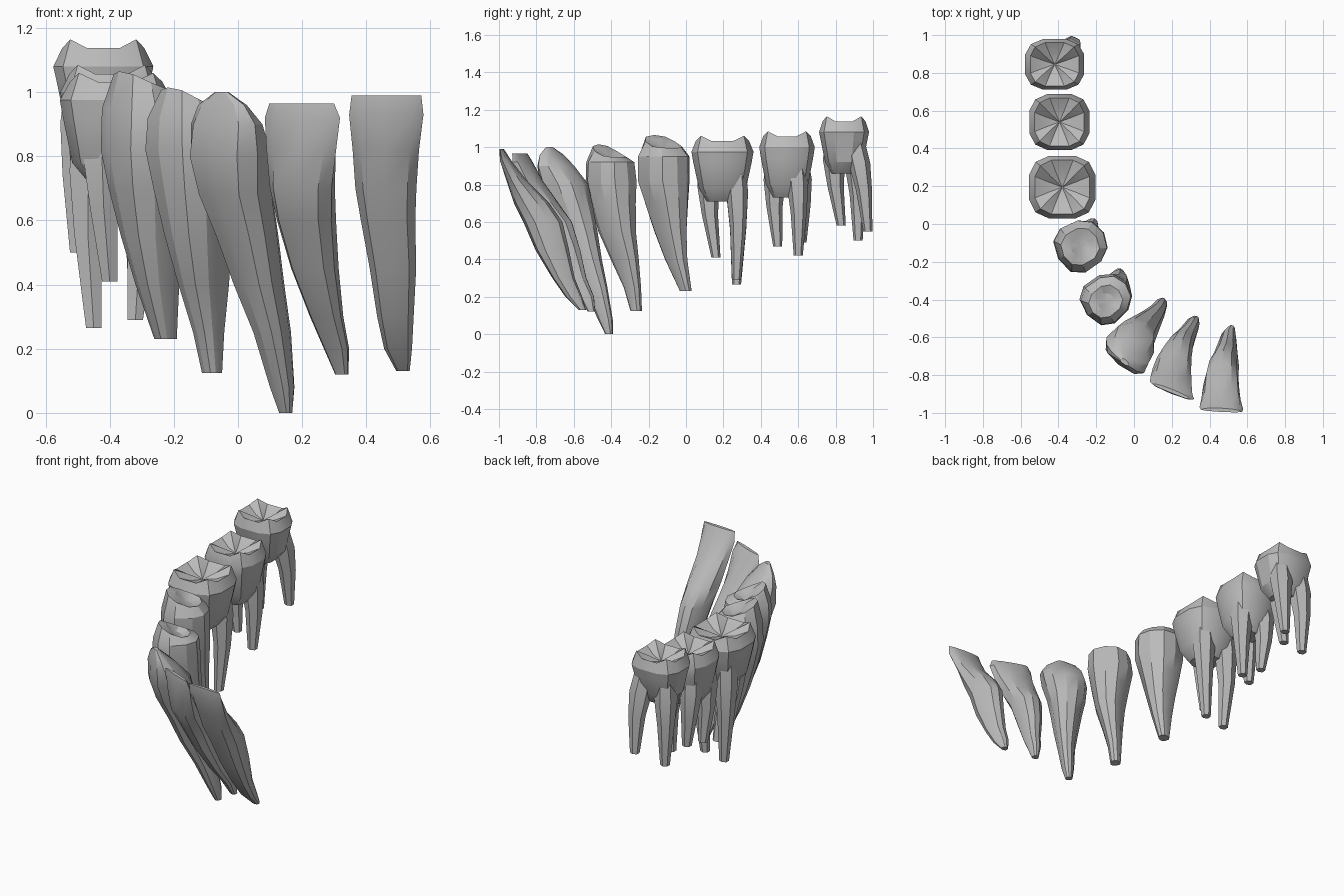
import bpy, bmesh, math
from mathutils import Vector

if "Cube" in bpy.data.objects:
    bpy.data.objects.remove(bpy.data.objects["Cube"])

enamel = bpy.data.materials.new("plain_grey")
enamel.use_nodes = True
GREY = (0.5, 0.5, 0.5, 1)
enamel.diffuse_color = GREY
enamel.node_tree.nodes["Principled BSDF"].inputs["Base Color"].default_value = GREY


def ring(bm, z, cx, cy, a, b, rot=0, sides=10, taper=0, power=0.85, lift=None):
    """One rounded cross-section; local v points to the tongue side."""
    verts = []
    ca, sa = math.cos(math.radians(rot)), math.sin(math.radians(rot))
    for i in range(sides):
        t = 2 * math.pi * (i + 0.5) / sides
        c, s = math.cos(t), math.sin(t)
        v = math.copysign(abs(s) ** power, s)
        u = math.copysign(abs(c) ** power, c) * (1 - taper * v)
        dz = lift(t, u, v) if lift else 0
        verts.append(bm.verts.new((cx + a * u * ca - b * v * sa,
                                   cy + a * u * sa + b * v * ca, z + dz)))
    return verts


def skin(bm, rings, dip=None):
    """Bridge rings bottom to top, closing the top flat or into a pit."""
    for low, high in zip(rings, rings[1:]):
        n = len(low)
        for i in range(n):
            j = (i + 1) % n
            bm.faces.new((low[i], low[j], high[j], high[i]))
    bm.faces.new(rings[0][::-1])
    if dip is None:
        bm.faces.new(rings[-1])
    else:
        top = rings[-1]
        mid = sum((v.co for v in top), Vector()) / len(top)
        pit = bm.verts.new(mid - Vector((0, 0, dip)))
        for i, v in enumerate(top):
            bm.faces.new((v, top[(i + 1) % len(top)], pit))


def finish(bm, name, angle=28):
    bmesh.ops.recalc_face_normals(bm, faces=bm.faces)
    mesh = bpy.data.meshes.new(name)
    bm.to_mesh(mesh)
    bm.free()
    mesh.materials.append(enamel)
    obj = bpy.data.objects.new(name, mesh)
    bpy.context.collection.objects.link(obj)
    bpy.ops.object.select_all(action="DESELECT")
    obj.select_set(True)
    bpy.context.view_layer.objects.active = obj
    bpy.ops.object.shade_smooth_by_angle(angle=math.radians(angle))


def front_tooth(name, rot, taper, sections, sides=10):
    bm = bmesh.new()
    skin(bm, [ring(bm, *s, rot=rot, taper=taper, sides=sides) for s in sections])
    finish(bm, name)


def premolar(name, rot, sections):
    # Outer cusp stands higher than the tongue-side cusp
    bm = bmesh.new()
    rings = [ring(bm, *s, rot=rot, taper=0.1) for s in sections[:-1]]
    tilt = lambda t, u, v: -0.035 * v + 0.02 * abs(v)
    z, cx, cy, a, b = sections[-1]
    rings.append(ring(bm, z - 0.02, cx, cy, a, b, rot=rot, lift=tilt))
    rings.append(ring(bm, z - 0.035, cx, cy, a * 0.5, b * 0.5, rot=rot, lift=tilt))
    skin(bm, rings, dip=0.015)
    finish(bm, name)


def molar(name, cx, cy, a, b, rim, neck, fork, tips):
    bm = bmesh.new()
    cusps = lambda t, u, v: 0.055 * abs(math.sin(2 * t)) - 0.03
    wide = dict(sides=12, power=0.7)
    mid = (rim + neck) / 2
    # Crown with four cusps around a sunken chewing surface
    rings = [ring(bm, fork, cx, cy, a * 0.45, b * 0.5, **wide),
             ring(bm, neck - 0.02, cx, cy, a * 0.78, b * 0.76, **wide),
             ring(bm, mid, cx, cy, a * 0.94, b * 0.94, **wide),
             ring(bm, rim - 0.06, cx, cy, a, b, **wide),
             ring(bm, rim, cx, cy, a * 0.82, b * 0.86, lift=cusps, **wide),
             ring(bm, rim - 0.035, cx, cy, a * 0.42, b * 0.42, lift=cusps, **wide)]
    skin(bm, rings, dip=0.02)
    # Tapering roots that spread from beneath the crown
    for tx, ty, tz, ox, oy in tips:
        start = Vector((cx + ox * a, cy + oy * b, mid))
        end = Vector((tx, ty, tz))
        root = []
        for t, r in ((1, 0.027), (0.55, 0.048), (0.25, 0.065), (0, 0.06)):
            p = start.lerp(end, t)
            p.x += ox * 0.03 * math.sin(math.pi * t)
            p.y += oy * 0.03 * math.sin(math.pi * t)
            root.append(ring(bm, p.z, p.x, p.y, r, r * 0.9, sides=6))
        skin(bm, root)
    finish(bm, name)


# Sections are: height, centre x, centre y, half width, half depth
front_tooth("central_incisor", -3, 0.22, [
    (0.13, 0.515, -0.555, 0.02, 0.02), (0.2, 0.50, -0.60, 0.042, 0.045),
    (0.3, 0.492, -0.655, 0.055, 0.06), (0.45, 0.485, -0.715, 0.07, 0.09),
    (0.6, 0.47, -0.765, 0.082, 0.105), (0.7, 0.463, -0.825, 0.092, 0.095),
    (0.82, 0.462, -0.905, 0.1, 0.055), (0.93, 0.463, -0.965, 0.112, 0.03),
    (0.99, 0.463, -0.985, 0.105, 0.01)])
front_tooth("lateral_incisor", -22, 0.22, [
    (0.12, 0.325, -0.505, 0.02, 0.02), (0.2, 0.31, -0.53, 0.038, 0.04),
    (0.3, 0.28, -0.585, 0.05, 0.055), (0.45, 0.245, -0.645, 0.07, 0.085),
    (0.6, 0.22, -0.705, 0.088, 0.1), (0.7, 0.208, -0.77, 0.1, 0.09),
    (0.82, 0.205, -0.83, 0.113, 0.055), (0.92, 0.205, -0.87, 0.122, 0.03),
    (0.965, 0.2, -0.885, 0.105, 0.01)])
front_tooth("canine", -38, 0.15, [
    (0, 0.15, -0.41, 0.02, 0.02), (0.08, 0.14, -0.43, 0.035, 0.04),
    (0.25, 0.11, -0.48, 0.05, 0.065), (0.4, 0.07, -0.53, 0.07, 0.085),
    (0.55, 0.035, -0.57, 0.09, 0.1), (0.68, 0, -0.61, 0.11, 0.115),
    (0.8, -0.015, -0.645, 0.13, 0.12), (0.9, -0.03, -0.69, 0.125, 0.075),
    (0.96, -0.045, -0.715, 0.09, 0.035), (1, -0.05, -0.73, 0.025, 0.012)])

premolar("first_premolar", -50, [
    (0.125, -0.08, -0.265, 0.03, 0.03), (0.25, -0.09, -0.285, 0.04, 0.05),
    (0.4, -0.105, -0.325, 0.06, 0.085), (0.55, -0.12, -0.365, 0.085, 0.11),
    (0.7, -0.135, -0.385, 0.11, 0.125), (0.82, -0.145, -0.395, 0.13, 0.135),
    (0.92, -0.145, -0.4, 0.12, 0.13), (0.98, -0.15, -0.41, 0.08, 0.09)])
premolar("second_premolar", -60, [
    (0.23, -0.225, 0, 0.03, 0.035), (0.4, -0.25, -0.05, 0.055, 0.07),
    (0.55, -0.265, -0.08, 0.08, 0.1), (0.7, -0.275, -0.1, 0.11, 0.125),
    (0.82, -0.28, -0.115, 0.135, 0.14), (0.95, -0.28, -0.115, 0.135, 0.135),
    (1.03, -0.285, -0.12, 0.095, 0.1)])

# Root entries: tip x, y, z, then where it leaves the crown
molar("first_molar", -0.38, 0.195, 0.18, 0.17, 1.035, 0.8, 0.71, [
    (-0.40, 0.16, 0.41, -0.25, -0.45), (-0.45, 0.27, 0.265, -0.45, 0.4),
    (-0.32, 0.27, 0.29, 0.4, 0.4)])
molar("second_molar", -0.395, 0.54, 0.163, 0.152, 1.06, 0.82, 0.73, [
    (-0.46, 0.49, 0.47, -0.4, -0.4), (-0.44, 0.62, 0.49, -0.4, 0.4),
    (-0.32, 0.60, 0.42, 0.4, 0.3)])
molar("third_molar", -0.42, 0.845, 0.16, 0.137, 1.14, 0.94, 0.86, [
    (-0.44, 0.83, 0.58, -0.1, -0.4), (-0.5, 0.92, 0.5, -0.4, 0.35),
    (-0.33, 0.972, 0.55, 0.4, 0.4)])
